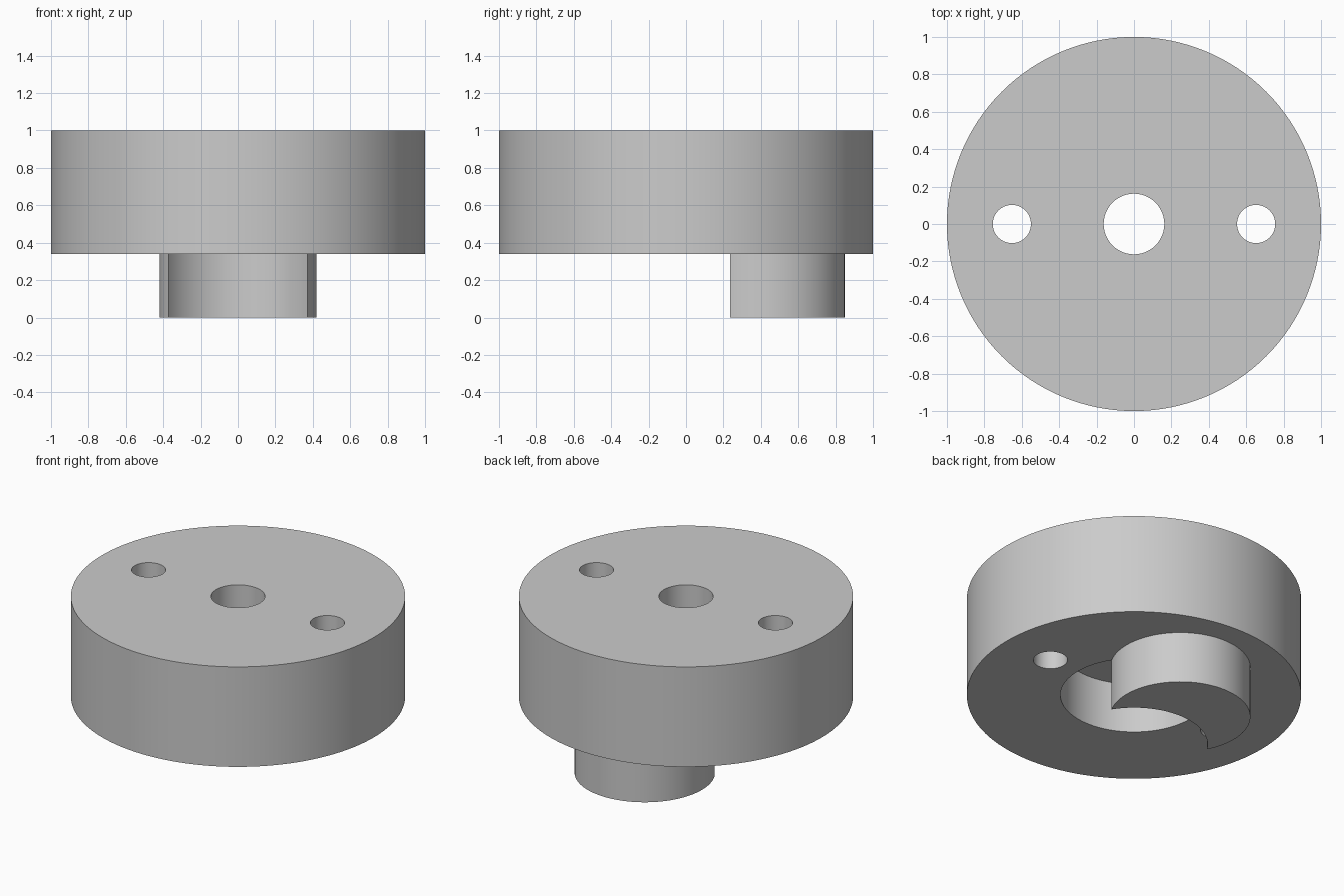
import bpy
import bmesh
from math import atan2, cos, sin, pi, sqrt

if "Cube" in bpy.data.objects:
    bpy.data.objects.remove(bpy.data.objects["Cube"], do_unlink=True)

BASE, TOP, CEILING = 0.34, 1.0, 0.67
BORE = 0.44
LOBE_Y, LOBE_R = 0.43, 0.42

grey = bpy.data.materials.new("plain grey")
grey.use_nodes = True
grey.diffuse_color = (0.6, 0.6, 0.6, 1)
grey.node_tree.nodes["Principled BSDF"].inputs["Base Color"].default_value = (0.6, 0.6, 0.6, 1)


def arc(cy, r, start, end, steps):
    """Points along an arc centred on the y axis."""
    angles = [start + (end - start) * i / steps for i in range(steps + 1)]
    return [(r * cos(a), cy + r * sin(a)) for a in angles]


def prism(name, outline, z0, z1):
    """Extrude a closed outline between two heights."""
    bm = bmesh.new()
    face = bm.faces.new([bm.verts.new((x, y, z0)) for x, y in outline])
    ext = bmesh.ops.extrude_face_region(bm, geom=[face])["geom"]
    moved = [v for v in ext if isinstance(v, bmesh.types.BMVert)]
    bmesh.ops.translate(bm, verts=moved, vec=(0, 0, z1 - z0))
    bmesh.ops.recalc_face_normals(bm, faces=bm.faces)
    mesh = bpy.data.meshes.new(name)
    bm.to_mesh(mesh)
    bm.free()
    mesh.materials.append(grey)
    obj = bpy.data.objects.new(name, mesh)
    bpy.context.collection.objects.link(obj)
    return obj


def cylinder(name, x, r, z0, z1, sides=96):
    ring = arc(0, r, 0, 2 * pi, sides)[:-1]
    return prism(name, [(px + x, py) for px, py in ring], z0, z1)


def activate(obj):
    bpy.ops.object.select_all(action="DESELECT")
    obj.select_set(True)
    bpy.context.view_layer.objects.active = obj


def drill(target, x, r, z0, z1):
    """Cut a round hole and discard the cutter."""
    cutter = cylinder("drill_cutter", x, r, z0, z1)
    cutter.hide_render = True
    mod = target.modifiers.new("hole", "BOOLEAN")
    mod.operation, mod.solver, mod.object = "DIFFERENCE", "EXACT", cutter
    activate(target)
    bpy.ops.object.modifier_apply(modifier=mod.name)
    bpy.data.objects.remove(cutter, do_unlink=True)


# Thick disc with a wide blind bore below, a centre hole and two side holes
disc = cylinder("disc_body", 0, 1.0, BASE, TOP, 128)
drill(disc, 0, BORE, BASE - 0.1, CEILING)
drill(disc, 0, 0.162, BASE, TOP + 0.1)
for side in (-1, 1):
    drill(disc, side * 0.653, 0.102, BASE - 0.1, TOP + 0.1)

# Crescent boss: an offset circle with the bore cut out of it
tip_y = (LOBE_Y ** 2 + BORE ** 2 - LOBE_R ** 2) / (2 * LOBE_Y)
tip_x = sqrt(BORE ** 2 - tip_y ** 2)
outer = atan2(tip_y - LOBE_Y, tip_x)
inner = atan2(tip_y, tip_x)
outline = arc(LOBE_Y, LOBE_R, outer, pi - outer, 64)
outline += arc(0, BORE, pi - inner, inner, 36)[1:-1]
crescent = prism("crescent_boss", outline, 0, BASE)

for part in (disc, crescent):
    activate(part)
    bpy.ops.object.shade_smooth_by_angle(angle=pi / 6)
